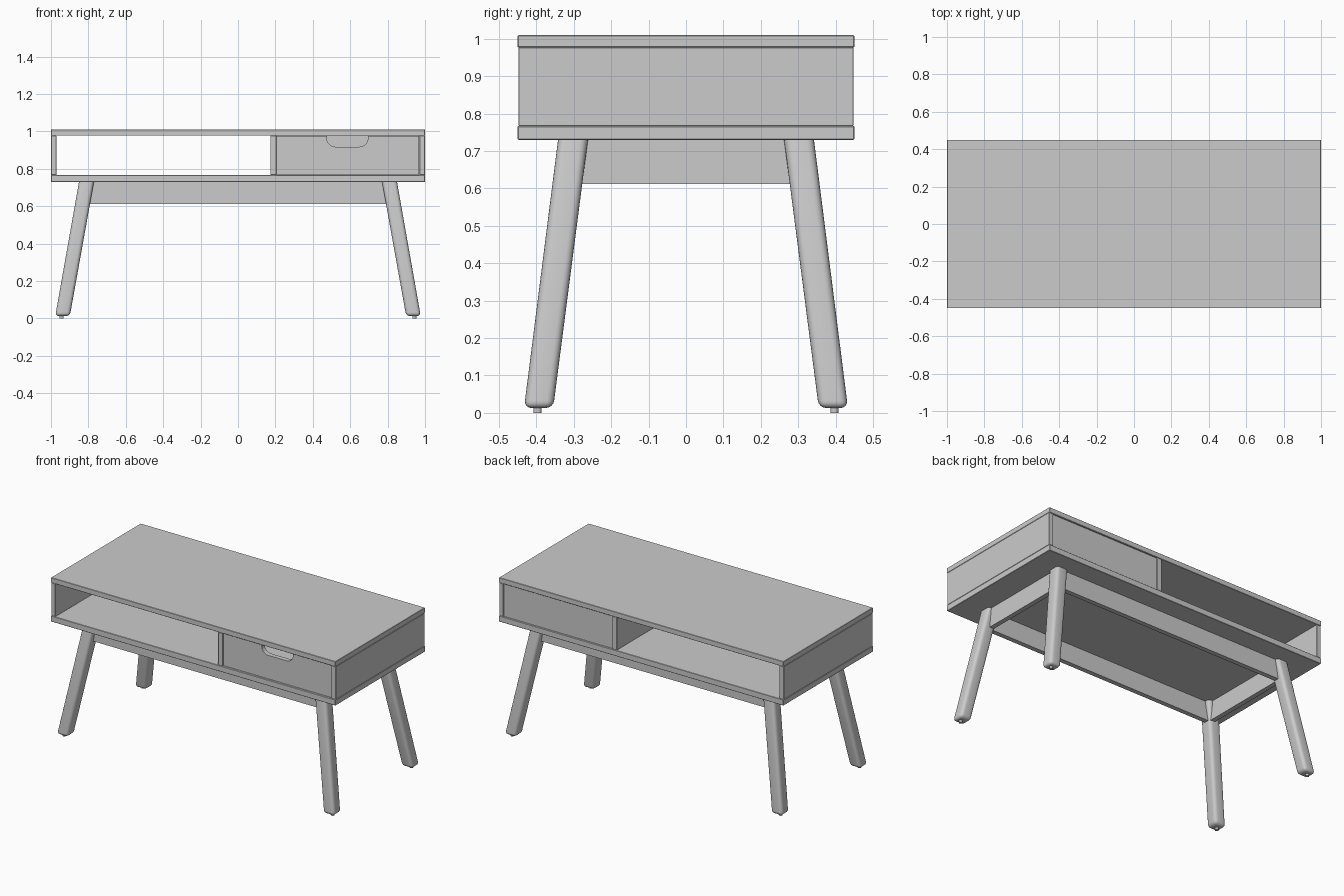
import bpy, bmesh, math
from mathutils import Vector

cube = bpy.data.objects.get("Cube")
if cube:
    bpy.data.objects.remove(cube, do_unlink=True)

GREY = 0.6
mat = bpy.data.materials.new("plain grey")
mat.use_nodes = True
mat.diffuse_color = (GREY, GREY, GREY, 1)
bsdf = next(n for n in mat.node_tree.nodes if n.type == 'BSDF_PRINCIPLED')
bsdf.inputs["Base Color"].default_value = (GREY, GREY, GREY, 1)


def finish(name, bm, smooth=False):
    bmesh.ops.recalc_face_normals(bm, faces=bm.faces)
    mesh = bpy.data.meshes.new(name)
    bm.to_mesh(mesh)
    bm.free()
    mesh.materials.append(mat)
    ob = bpy.data.objects.new(name, mesh)
    bpy.context.collection.objects.link(ob)
    if smooth:
        bpy.ops.object.select_all(action='DESELECT')
        ob.select_set(True)
        bpy.context.view_layer.objects.active = ob
        bpy.ops.object.shade_smooth_by_angle(angle=math.radians(35))
    return ob


def board(name, x, y, z, bevel=0.002):
    """Box given by its (low, high) range on each axis."""
    bm = bmesh.new()
    bmesh.ops.create_cube(bm, size=1)
    for v in bm.verts:
        v.co = Vector([r[0] if c < 0 else r[1] for c, r in zip(v.co, (x, y, z))])
    if bevel:
        bmesh.ops.bevel(bm, geom=bm.edges[:], offset=bevel, segments=1, affect='EDGES')
    return finish(name, bm)


def extrude_profile(name, points, y0, y1):
    """Extrude an outline in the xz plane along y."""
    bm = bmesh.new()
    face = bm.faces.new([bm.verts.new((x, y0, z)) for x, z in points])
    new = bmesh.ops.extrude_face_region(bm, geom=[face])["geom"]
    for v in new:
        if isinstance(v, bmesh.types.BMVert):
            v.co.y = y1
    return finish(name, bm)


# Cabinet carcass
LOW, HIGH, DEPTH = 0.767, 0.977, 0.448
board("table_top", (-1, 1), (-0.45, 0.45), (HIGH, 1.01))
board("bottom_panel", (-1, 1), (-0.45, 0.45), (0.73, LOW))
board("right_side_panel", (-1, -0.97), (-DEPTH, DEPTH), (LOW, HIGH))
board("left_side_panel", (0.97, 1), (-DEPTH, DEPTH), (LOW, HIGH))
board("divider", (0.173, 0.205), (-DEPTH, DEPTH), (LOW, HIGH))
board("back_panel", (0.205, 0.97), (0.412, 0.44), (LOW, HIGH), 0)

# Drawer front with a rounded hand notch in its upper edge
X0, X1, Z0, Z1 = 0.207, 0.968, 0.769, 0.975
N0, N1, NZ, R = 0.475, 0.695, 0.918, 0.045
outline = [(X0, Z0), (X1, Z0), (X1, Z1), (N1, Z1)]
for cx, start in ((N1 - R, 0), (N0 + R, -90)):
    for i in range(9):
        a = math.radians(start - 90 * i / 8)
        outline.append((cx + R * math.cos(a), NZ + R + R * math.sin(a)))
outline += [(N0, Z1), (X0, Z1)]
extrude_profile("drawer_front", outline, -0.44, -0.41)

# Drawer box
board("drawer_bottom", (0.21, 0.965), (-0.41, 0.4), (0.769, 0.78), 0)
for side, x in (("right", 0.21), ("left", 0.945)):
    board(f"drawer_{side}_side", (x, x + 0.02), (-0.41, 0.4), (0.78, 0.95), 0)

# Splayed legs with rounded edges and small feet
for sx, xname in ((1, "left"), (-1, "right")):
    for sy, yname in ((-1, "front"), (1, "back")):
        bm = bmesh.new()
        bmesh.ops.create_cube(bm, size=1)
        for v in bm.verts:
            if v.co.z > 0:
                cx, cy, z, w = 0.81, 0.302, 0.731, 0.08
            else:
                cx, cy, z, w = 0.938, 0.394, 0.013, 0.078
            v.co = Vector((sx * cx + v.co.x * w, sy * cy + v.co.y * w, z))
        edges = [e for e in bm.edges if min(v.co.z for v in e.verts) < 0.5]
        bmesh.ops.bevel(bm, geom=edges, offset=0.02, segments=4, profile=0.5, affect='EDGES')
        finish(f"{yname}_{xname}_leg", bm, True)

        bm = bmesh.new()
        bmesh.ops.create_cone(bm, cap_ends=True, segments=20, radius1=0.011, radius2=0.011, depth=0.02)
        bmesh.ops.translate(bm, verts=bm.verts, vec=(sx * 0.943, sy * 0.397, 0.01))
        finish(f"{yname}_{xname}_foot", bm, True)

# Aprons joining the legs
for s, yname, xname in ((-1, "front", "right"), (1, "back", "left")):
    y, x = s * 0.308, s * 0.815
    board(f"{yname}_apron", (-0.82, 0.82), (y - 0.015, y + 0.015), (0.612, 0.73), 0)
    board(f"{xname}_apron", (x - 0.015, x + 0.015), (-0.31, 0.31), (0.612, 0.73), 0)
